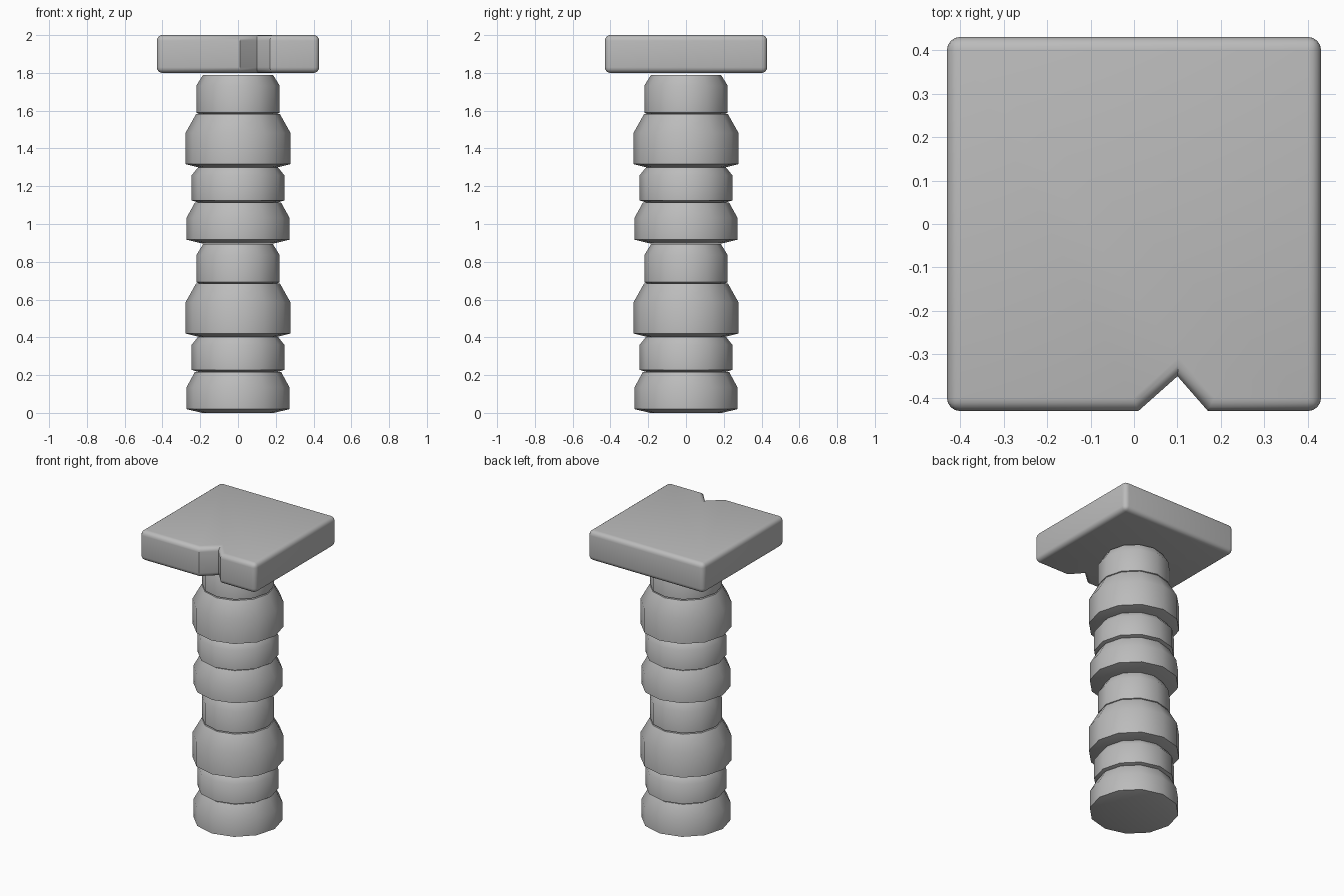
import bpy, bmesh, math

cube = bpy.data.objects.get("Cube")
if cube:
    bpy.data.objects.remove(cube, do_unlink=True)

stone = bpy.data.materials.new("grey_stone")
stone.use_nodes = True
grey = (0.5, 0.5, 0.5, 1)
stone.diffuse_color = grey
stone.node_tree.nodes["Principled BSDF"].inputs["Base Color"].default_value = grey


def finish(bm, name, angle):
    """Turn a bmesh into a shaded object."""
    bmesh.ops.recalc_face_normals(bm, faces=bm.faces[:])
    mesh = bpy.data.meshes.new(name)
    bm.to_mesh(mesh)
    bm.free()
    mesh.materials.append(stone)
    obj = bpy.data.objects.new(name, mesh)
    bpy.context.collection.objects.link(obj)
    bpy.ops.object.select_all(action='DESELECT')
    obj.select_set(True)
    bpy.context.view_layer.objects.active = obj
    bpy.ops.object.shade_smooth_by_angle(angle=math.radians(angle))
    return obj


def drum(name, profile, base, sides=12):
    """Capped turned drum from (radius, height) pairs."""
    bm = bmesh.new()
    rings = []
    for r, z in profile:
        rings.append([bm.verts.new((r * math.cos(math.tau * i / sides),
                                    r * math.sin(math.tau * i / sides), base + z))
                      for i in range(sides)])
    for low, high in zip(rings, rings[1:]):
        for i in range(sides):
            j = (i + 1) % sides
            bm.faces.new((low[i], low[j], high[j], high[i]))
    bm.faces.new(rings[0][::-1])
    bm.faces.new(rings[-1])
    return finish(bm, name, 40)


# Column: four drum shapes, stacked twice
drums = {
    "base_drum": [(.19, 0), (.273, .02), (.273, .135), (.228, .217)],
    "narrow_drum": [(.21, .217), (.246, .228), (.246, .36), (.212, .402)],
    "wide_drum": [(.205, .402), (.278, .42), (.278, .585), (.222, .685)],
    "neck_drum": [(.205, .685), (.221, .692), (.221, .835), (.185, .893)],
}
for level, prefix in enumerate(("lower", "upper")):
    for part, profile in drums.items():
        drum(f"{prefix}_{part}", profile, level * .897)

# Square cap slab with a chipped front edge
h = .43
outline = [(-h, -h), (.01, -h), (.1, -.35), (.17, -h), (h, -h), (h, h), (-h, h)]
bm = bmesh.new()
face = bm.faces.new([bm.verts.new((x, y, 1.8)) for x, y in outline])
top = bmesh.ops.extrude_face_region(bm, geom=[face])["geom"]
bmesh.ops.translate(bm, vec=(0, 0, .2),
                    verts=[v for v in top if isinstance(v, bmesh.types.BMVert)])
bmesh.ops.recalc_face_normals(bm, faces=bm.faces[:])
# Round the rims and the four corners, keep the chip itself crisp
rounded = [e for e in bm.edges
           if abs(e.verts[0].co.z - e.verts[1].co.z) < .01
           or abs(e.verts[0].co.x) > .4]
bmesh.ops.bevel(bm, geom=rounded, offset=.03, segments=4, profile=.5, affect='EDGES')
finish(bm, "cap_slab", 35)
